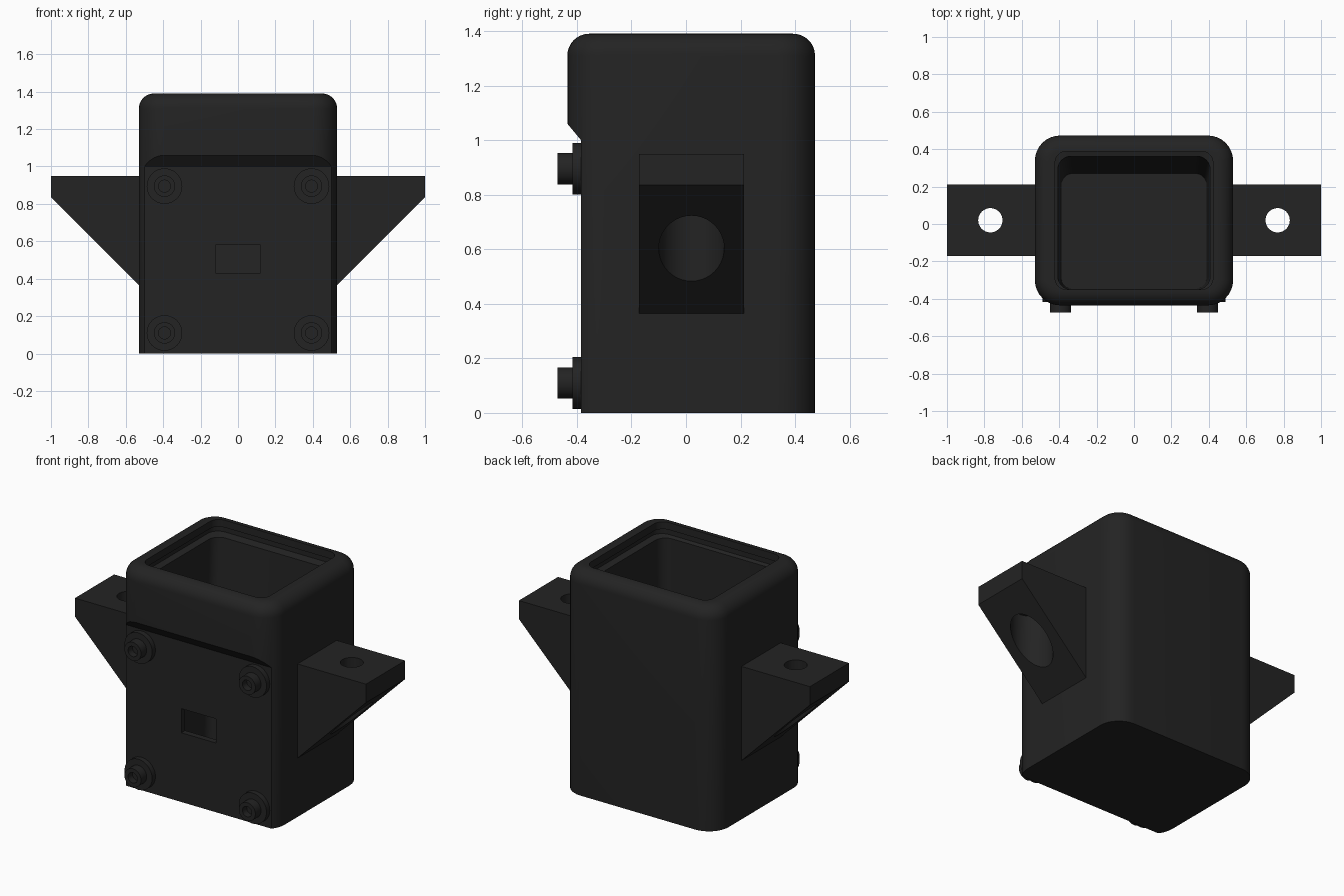
import bpy, bmesh, math
from mathutils import Vector

if "Cube" in bpy.data.objects:
    bpy.data.objects.remove(bpy.data.objects["Cube"], do_unlink=True)

COLOUR = (0.017, 0.017, 0.017, 1)
black = bpy.data.materials.new("matte black")
black.use_nodes = True
black.diffuse_color = COLOUR
black.node_tree.nodes["Principled BSDF"].inputs["Base Color"].default_value = COLOUR


def loft(name, rings):
    """Solid skin through a list of equal-length rings, capped at both ends."""
    bm = bmesh.new()
    loops = [[bm.verts.new(p) for p in ring] for ring in rings]
    for a, b in zip(loops, loops[1:]):
        for i in range(len(a)):
            j = (i + 1) % len(a)
            bm.faces.new((a[i], a[j], b[j], b[i]))
    bm.faces.new(loops[0][::-1])
    bm.faces.new(loops[-1])
    bmesh.ops.recalc_face_normals(bm, faces=bm.faces)
    mesh = bpy.data.meshes.new(name)
    bm.to_mesh(mesh)
    bm.free()
    mesh.materials.append(black)
    obj = bpy.data.objects.new(name, mesh)
    bpy.context.collection.objects.link(obj)
    return obj


def rounded_rect(hx, y0, y1, r, z, n=8):
    corners = [(hx - r, y1 - r), (r - hx, y1 - r), (r - hx, y0 + r), (hx - r, y0 + r)]
    ring = []
    for q, (cx, cy) in enumerate(corners):
        for k in range(n + 1):
            a = (q + k / n) * math.pi / 2
            ring.append((cx + r * math.cos(a), cy + r * math.sin(a), z))
    return ring


def circle(centre, r, axis, n=40):
    u, v = (Vector((1, 0, 0)), Vector((0, 1, 0) if axis == "z" else (0, 0, 1)))
    c = Vector(centre)
    return [c + r * (u * math.cos(t) + v * math.sin(t))
            for t in (2 * math.pi * i / n for i in range(n))]


def prism_x(name, x0, x1, yz):
    return loft(name, [[(x, y, z) for y, z in yz] for x in (x0, x1)])


def prism_y(name, y0, y1, xz):
    return loft(name, [[(x, y, z) for x, z in xz] for y in (y0, y1)])


def cut(obj, cutter):
    cutter.hide_render = True
    mod = obj.modifiers.new("cut", "BOOLEAN")
    mod.operation, mod.solver, mod.object = "DIFFERENCE", "EXACT", cutter
    bpy.context.view_layer.objects.active = obj
    bpy.ops.object.modifier_apply(modifier=mod.name)
    bpy.data.objects.remove(cutter, do_unlink=True)


def smooth(obj):
    bpy.ops.object.select_all(action="DESELECT")
    obj.select_set(True)
    bpy.context.view_layer.objects.active = obj
    bpy.ops.object.shade_smooth_by_angle(angle=math.radians(30))


# Housing: outer wall, rounded top rim, lid groove and tapering cavity
HX, FRONT, BACK, TOP, FILLET, CORNER = 0.53, -0.435, 0.473, 1.39, 0.08, 0.135
rings = [rounded_rect(HX, FRONT, BACK, CORNER, 0)]
for k in range(9):
    a = k / 8 * math.pi / 2
    t = FILLET * (1 - math.cos(a))
    rings.append(rounded_rect(HX - t, FRONT + t, BACK - t, CORNER - t,
                              TOP - FILLET + FILLET * math.sin(a)))
rings += [
    rounded_rect(0.422, -0.35, 0.388, 0.06, TOP),
    rounded_rect(0.422, -0.35, 0.388, 0.06, 1.345),
    rounded_rect(0.445, -0.37, 0.41, 0.07, 1.335),
    rounded_rect(0.445, -0.37, 0.41, 0.07, 1.305),
    rounded_rect(0.407, -0.35, 0.362, 0.07, 1.295),
    rounded_rect(0.388, -0.347, 0.27, 0.06, 0.08),
]
housing = loft("housing", rings)

# Recessed front face with a sloped upper edge, and the port opening
cut(housing, prism_x("front_cutter", -1, 1,
                     [(-0.385, -0.1), (-0.385, 1.0), (-0.6, 1.258), (-0.6, -0.1)]))
cut(housing, prism_y("port_cutter", -0.5, -0.2,
                     [(-0.12, 0.43), (0.12, 0.43), (0.12, 0.58), (-0.12, 0.58)]))
smooth(housing)

# Side mounting brackets with a bolt hole and a counterbore from below
for side, s in (("left", 1), ("right", -1)):
    outline = [(0.5, 0.95), (1, 0.95), (1, 0.835), (0.53, 0.365), (0.5, 0.365)]
    bracket = prism_y(side + "_bracket", -0.172, 0.212, [(s * x, z) for x, z in outline])
    steps = [(0.12, 0.3), (0.12, 0.83), (0.065, 0.83), (0.065, 1.1)]
    cut(bracket, loft("bolt_cutter",
                      [circle((s * 0.768, 0.02, z), r, "z") for r, z in steps]))
    smooth(bracket)

# Front screws: washer, head and socket
for side, x in (("left", 0.393), ("right", -0.393)):
    for level, z in (("upper", 0.895), ("lower", 0.11)):
        steps = [(0.095, -0.37), (0.095, -0.417), (0.057, -0.417),
                 (0.057, -0.472), (0.032, -0.472), (0.032, -0.43)]
        smooth(loft(f"{level}_{side}_screw",
                    [circle((x, y, z), r, "y") for r, y in steps]))
